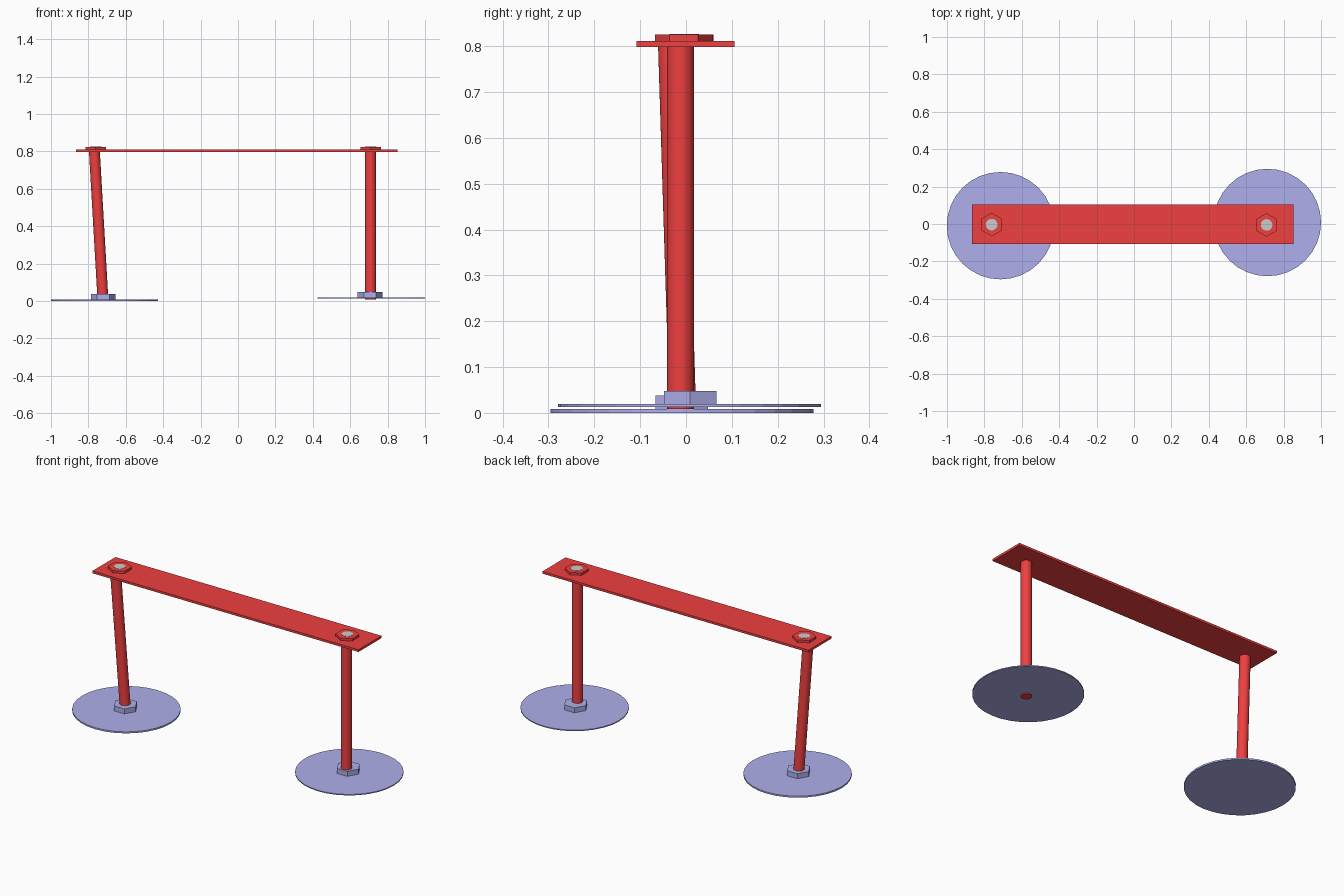
import bpy, bmesh
from mathutils import Vector
from math import radians

if "Cube" in bpy.data.objects:
    bpy.data.objects.remove(bpy.data.objects["Cube"])


def material(name, rgb):
    m = bpy.data.materials.new(name)
    m.diffuse_color = (*rgb, 1)
    m.use_nodes = True
    m.node_tree.nodes["Principled BSDF"].inputs["Base Color"].default_value = m.diffuse_color
    return m


RED = material("red", (0.87, 0.05, 0.05))
BLUE = material("blue", (0.43, 0.43, 0.84))


def prism(name, start, end, radius, sides, mat=None, turn=0, smooth=False):
    """Capped prism running from start to end."""
    a, b = Vector(start), Vector(end)
    bpy.ops.mesh.primitive_cylinder_add(vertices=sides, radius=radius, depth=(b - a).length)
    ob = bpy.context.object
    ob.name = name
    # turn=0 puts a corner on the +y axis
    for v in ob.data.vertices:
        co = v.co.copy()
        co.rotate(Vector((0, 0, 1)).rotation_difference(Vector((0, 0, 1))))
    from mathutils import Matrix
    ob.data.transform(Matrix.Rotation(radians(turn), 4, 'Z'))
    ob.rotation_euler = Vector((0, 0, 1)).rotation_difference(b - a).to_euler()
    ob.location = (a + b) / 2
    if mat:
        ob.data.materials.append(mat)
    if smooth:
        bpy.ops.object.shade_smooth_by_angle(angle=radians(30))
    return ob


# Table plank
bpy.ops.mesh.primitive_cube_add(size=1, location=(-0.006, -0.001, 0.8045))
plank = bpy.context.object
plank.name = "plank"
plank.scale = (1.718, 0.213, 0.013)
plank.data.materials.append(RED)

# side, disc centre, disc bottom, disc top, nut centre, leg foot, leg head, top nut centre
stands = [
    ("left", (-0.714, -0.009), 0.0, 0.009, (-0.720, -0.009),
     (-0.722, -0.007, 0.005), (-0.768, -0.032, 0.805), (-0.761, -0.003)),
    ("right", (0.713, 0.008), 0.013, 0.019, (0.706, 0.009),
     (0.709, -0.012, 0.009), (0.709, -0.012, 0.805), (0.709, -0.005)),
]

for side, disc, z0, z1, nut, foot, head, top in stands:
    # Round base plate and the hexagonal nut standing on it
    prism(side + "_base_disc", (*disc, z0), (*disc, z1), 0.287, 32, BLUE)
    prism(side + "_base_nut", (*nut, z1 - 0.002), (*nut, z1 + 0.029), 0.066, 6, BLUE, turn=30)
    # Leg
    prism(side + "_leg", foot, head, 0.029, 32, RED, smooth=True)
    # Nut on top of the plank with the grey bolt end
    prism(side + "_top_nut", (*top, 0.809), (*top, 0.825), 0.063, 6, RED)
    prism(side + "_bolt_end", (*top, 0.810), (*top, 0.826), 0.031, 32)
